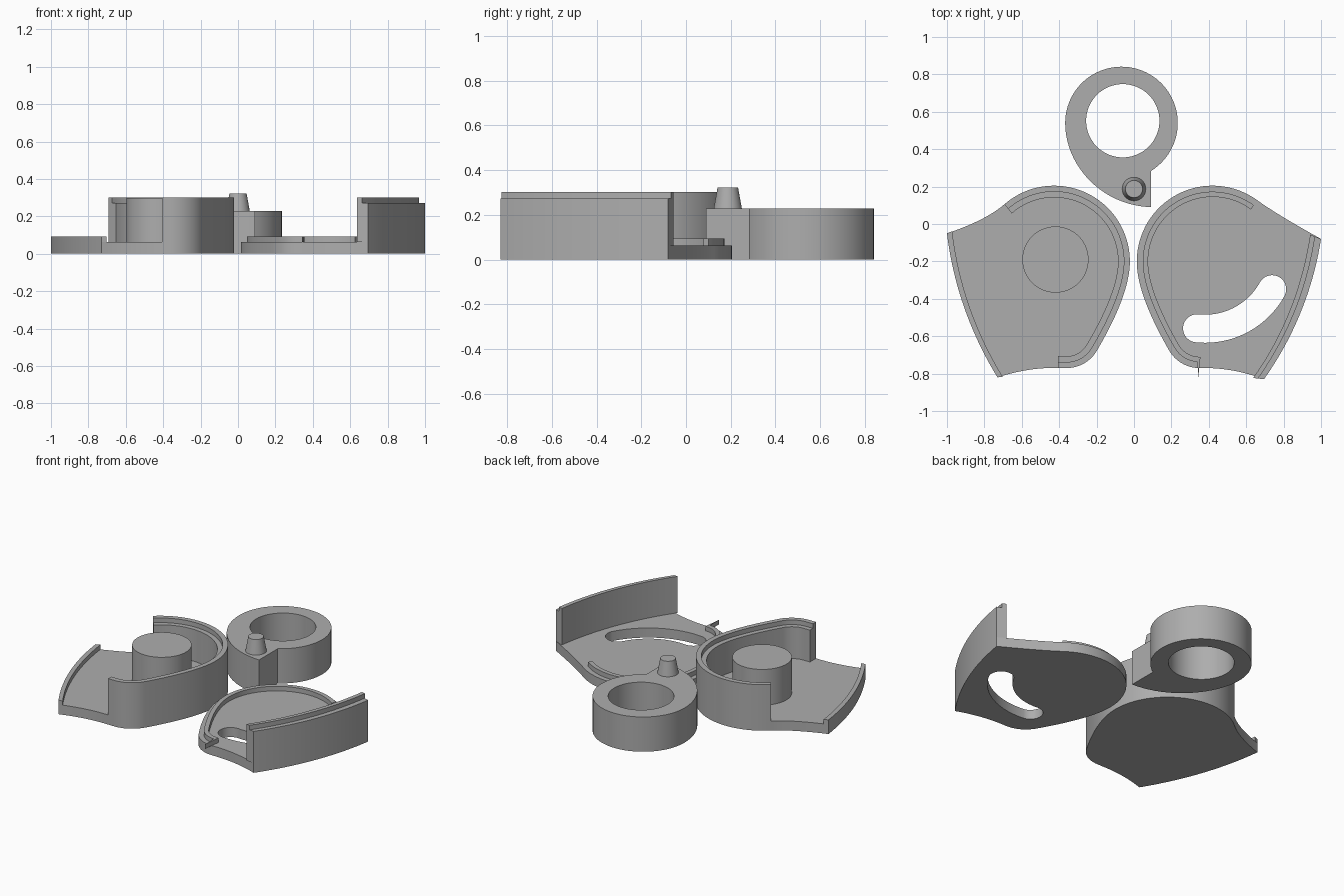
import bpy, bmesh
from math import sin, cos, radians
from mathutils import Vector

if "Cube" in bpy.data.objects:
    bpy.data.objects.remove(bpy.data.objects["Cube"])

grey = bpy.data.materials.new("plain grey")
grey.use_nodes = True
grey.diffuse_color = (0.42, 0.42, 0.42, 1)
grey.node_tree.nodes["Principled BSDF"].inputs["Base Color"].default_value = grey.diffuse_color


def arc(cx, cy, r, a0, a1, n=32):
    angles = [radians(a0 + (a1 - a0) * i / n) for i in range(n + 1)]
    return [Vector((cx + r * cos(a), cy + r * sin(a))) for a in angles]


def bezier(*ctrl, n=20):
    out = []
    for i in range(n + 1):
        pts, t = [Vector(p) for p in ctrl], i / n
        while len(pts) > 1:
            pts = [a.lerp(b, t) for a, b in zip(pts, pts[1:])]
        out.append(pts[0])
    return out


def chain(*paths):
    """Join paths into one, dropping repeated points."""
    out = []
    for p in (q for path in paths for q in path):
        if not out or (p - out[-1]).length > 1e-4:
            out.append(p)
    if (out[0] - out[-1]).length < 1e-4:
        out.pop()
    return out


def finish(obj, name):
    obj.name = name
    obj.data.materials.clear()
    obj.data.materials.append(grey)
    bm = bmesh.new()
    bm.from_mesh(obj.data)
    bmesh.ops.remove_doubles(bm, verts=bm.verts, dist=1e-5)
    bmesh.ops.recalc_face_normals(bm, faces=bm.faces)
    bm.to_mesh(obj.data)
    bm.free()
    bpy.ops.object.shade_smooth_by_angle(angle=radians(30))


def prism(name, loops, z0, z1, side=1):
    """Extrude a filled outline; later loops become holes."""
    cu = bpy.data.curves.new(name, 'CURVE')
    cu.dimensions, cu.fill_mode = '2D', 'BOTH'
    cu.extrude = (z1 - z0) / 2
    for loop in loops:
        sp = cu.splines.new('POLY')
        sp.points.add(len(loop) - 1)
        for pt, p in zip(sp.points, loop):
            pt.co = (p.x * side, p.y, 0, 1)
        sp.use_cyclic_u = True
    obj = bpy.data.objects.new(name, cu)
    obj.location.z = (z0 + z1) / 2
    bpy.context.collection.objects.link(obj)
    bpy.ops.object.select_all(action='DESELECT')
    obj.select_set(True)
    bpy.context.view_layer.objects.active = obj
    bpy.ops.object.convert(target='MESH')
    finish(bpy.context.object, name)


def cylinder(name, x, y, z0, z1, r0, r1):
    bpy.ops.mesh.primitive_cone_add(vertices=64, radius1=r0, radius2=r1, depth=z1 - z0,
                                    location=(x, y, (z0 + z1) / 2))
    finish(bpy.context.object, name)


def inset(path, d):
    """Shift an open clockwise path inwards."""
    out = []
    for i, p in enumerate(path):
        t = (path[min(i + 1, len(path) - 1)] - path[max(i - 1, 0)]).normalized()
        out.append(p + d * Vector((t.y, -t.x)))
    return out


FLOOR, LIP, LEDGE, TOP = 0.063, 0.093, 0.272, 0.302


class Shell:
    """Outline of one case half, drawn on the -x side."""

    def __init__(self, cx, start, fx, end_x, top, bottom, bulge):
        fillet = arc(fx, -0.583, 0.187, -30, -90, 16)
        big = arc(cx, -0.2, 0.405, start, 0)
        side = bezier(big[-1], (big[-1].x, -0.377), fillet[0])
        self.rim = chain(big, side, fillet, [Vector((end_x, -0.77))])
        a = radians(start)
        out = self.rim[0] + 0.13 * Vector((-sin(a), cos(a)))
        self.top, self.bottom, self.bulge = Vector(top), Vector(bottom), Vector(bulge)
        low = bezier(self.rim[-1], (bottom[0] + 0.17, -0.765), bottom)
        self.outline = chain(self.rim, low, self.edge(0), bezier(top, out, self.rim[0]))

    def edge(self, d):
        return bezier(self.bottom + d * Vector((1, 0.12)), self.bulge + d * Vector((1, 0.1)),
                      self.top + d * Vector((1, 0.4)))

    def edge_band(self, a, b):
        return self.edge(a) + self.edge(b)[::-1]

    def rim_band(self, a, b):
        return inset(self.rim, a) + inset(self.rim, b)[::-1]


# Base half: floor, tall stepped wall, low edge lip and post
base = Shell(-0.427, 131, -0.36, -0.405, (-1, -0.05), (-0.73, -0.82), (-0.95, -0.46))
prism("base_floor", [base.outline], 0, FLOOR)
prism("base_wall", [base.rim_band(0, 0.032)], FLOOR, TOP)
prism("base_wall_ledge", [base.rim_band(0.032, 0.063)], FLOOR, LEDGE)
prism("base_edge_lip", [base.edge_band(0, 0.028)], FLOOR, LIP)
cylinder("base_post", -0.42, -0.19, FLOOR, 0.298, 0.177, 0.177)

# Cover half: slotted floor, low rim and tall stepped edge wall
cover = Shell(-0.42, 126, -0.35, -0.342, (-1, -0.08), (-0.695, -0.83), (-0.935, -0.49))
sx, sy, sr, w = -0.38, -0.15, 0.41, 0.075
e0, e1 = arc(sx, sy, sr, -151, -84, 1)
slot = chain(arc(sx, sy, sr + w, -151, -84), arc(e1.x, e1.y, w, -84, 96),
             arc(sx, sy, sr - w, -84, -151), arc(e0.x, e0.y, w, 29, 209))
prism("cover_floor", [cover.outline, slot], 0, FLOOR, -1)
prism("cover_rim", [cover.rim_band(0.032, 0.06)], FLOOR, LIP, -1)
prism("cover_wall", [cover.edge_band(0, 0.032)], FLOOR, LEDGE, -1)
prism("cover_wall_lip", [cover.edge_band(0.032, 0.058)], FLOOR, TOP, -1)

# Lever: ring with a pointed tail and a tapered pin
ring = arc(-0.067, 0.54, 0.301, -58.5, 180, 56)
tail = bezier(ring[-1], (-0.369, 0.32), (-0.18, 0.1), (0.09, 0.09))
hole = arc(-0.06, 0.552, 0.196, 0, 360, 64)[:-1]
prism("lever_ring", [chain(ring, tail), hole], 0, 0.228)
cylinder("lever_pin", 0, 0.187, 0.228, 0.322, 0.063, 0.046)
